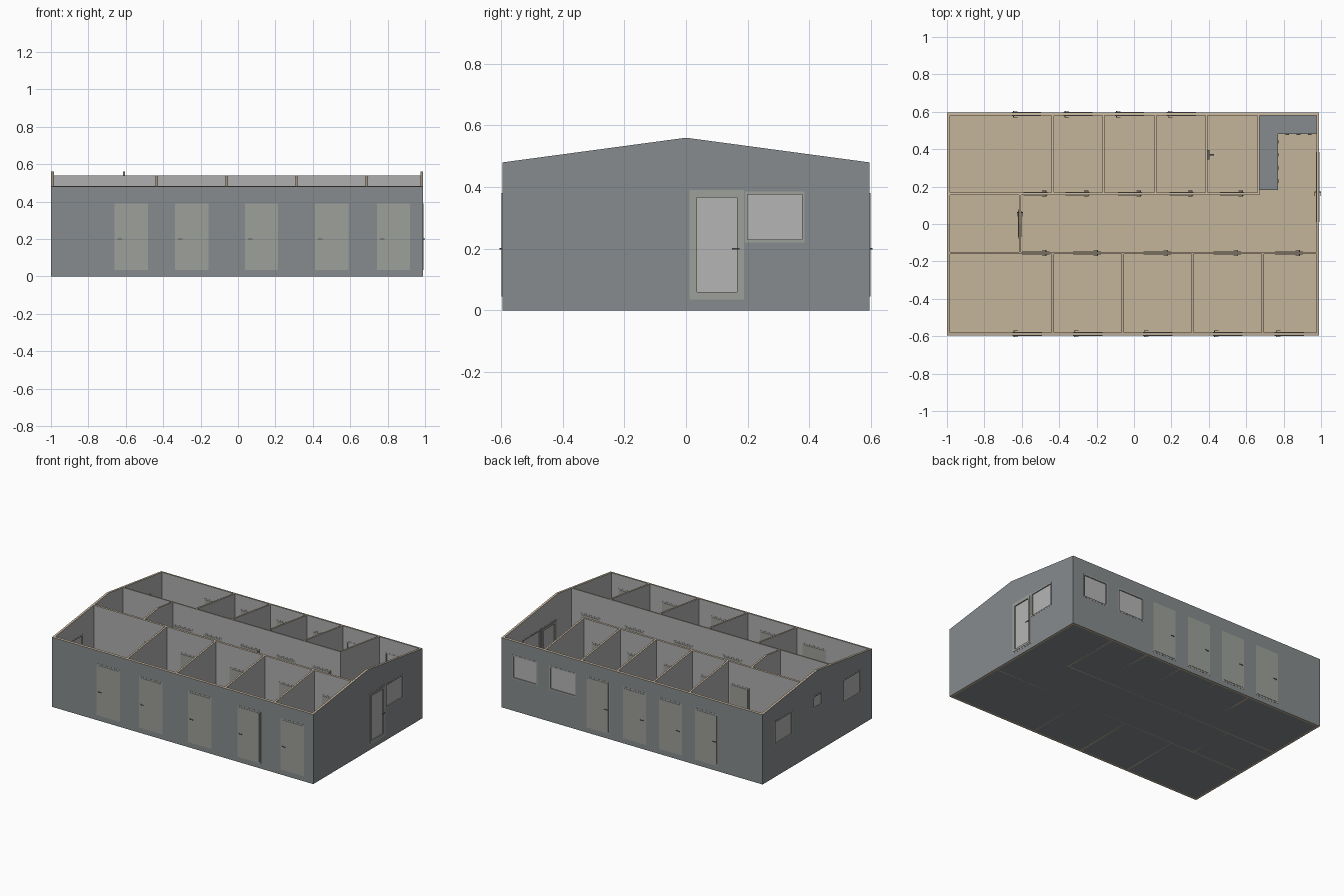
import bpy, bmesh

if "Cube" in bpy.data.objects:
    bpy.data.objects.remove(bpy.data.objects["Cube"])

X0, X1, Y, T = -1.0, 0.99, 0.595, 0.015      # outer shell and wall thickness
FLOOR = 0.035
DOOR_TOP = 0.39


def material(name, c):
    m = bpy.data.materials.new(name)
    m.diffuse_color = (*c, 1)
    m.use_nodes = True
    m.node_tree.nodes["Principled BSDF"].inputs["Base Color"].default_value = m.diffuse_color
    return m


MATS = [material("outer_grey", (0.24, 0.26, 0.27)),
        material("inner_grey", (0.43, 0.43, 0.43)),
        material("tan", (0.56, 0.46, 0.33)),
        material("frame_grey", (0.34, 0.35, 0.32)),
        material("glass_grey", (0.46, 0.46, 0.46)),
        material("metal_grey", (0.12, 0.12, 0.12))]
OUT, INN, TAN, FRAME, GLASS, METAL = range(6)


def new_object(name, bm):
    bmesh.ops.recalc_face_normals(bm, faces=bm.faces)
    me = bpy.data.meshes.new(name)
    bm.to_mesh(me)
    bm.free()
    for m in MATS:
        me.materials.append(m)
    ob = bpy.data.objects.new(name, me)
    bpy.context.collection.objects.link(ob)
    return ob


def boxes(name, parts):
    """One object out of (x0, x1, y0, y1, z0, z1, material) boxes."""
    bm = bmesh.new()
    for x0, x1, y0, y1, z0, z1, mat in parts:
        vs = bmesh.ops.create_cube(bm, size=1)["verts"]
        for v in vs:
            v.co = (x1 if v.co.x > 0 else x0, y1 if v.co.y > 0 else y0,
                    z1 if v.co.z > 0 else z0)
        for f in {f for v in vs for f in v.link_faces}:
            f.material_index = mat
    return new_object(name, bm)


def roof(y):
    return 0.56 - 0.08 * abs(y) / Y


walls = []


def wall(name, x0, x1, y0, y1):
    """Upright wall whose top follows the roof pitch."""
    prof = [(y0, 0), (y1, 0), (y1, roof(y1))]
    if y0 < 0 < y1:
        prof.append((0, roof(0)))
    prof.append((y0, roof(y0)))
    bm = bmesh.new()
    face = bm.faces.new([bm.verts.new((x0, y, z)) for y, z in prof])
    ext = bmesh.ops.extrude_face_region(bm, geom=[face])["geom"]
    bmesh.ops.translate(bm, vec=(x1 - x0, 0, 0),
                        verts=[g for g in ext if isinstance(g, bmesh.types.BMVert)])
    walls.append(new_object(name, bm))


holes = []


def place(axis, a0, a1, n0, n1, z0, z1, mat):
    """Wall coordinates (along, across) to world box."""
    n0, n1 = min(n0, n1), max(n0, n1)
    if axis == "x":
        return (a0, a1, n0, n1, z0, z1, mat)
    return (n0, n1, a0, a1, z0, z1, mat)


def ring(axis, a0, a1, n, h, z0, z1, w):
    return [place(axis, a0, a0 + w, n - h, n + h, z0, z1, FRAME),
            place(axis, a1 - w, a1, n - h, n + h, z0, z1, FRAME),
            place(axis, a0 + w, a1 - w, n - h, n + h, z1 - w, z1, FRAME),
            place(axis, a0 + w, a1 - w, n - h, n + h, z0, z0 + w, FRAME)]


def window(name, axis, n, a0, a1, z0=0.22, z1=0.385):
    holes.append(place(axis, a0, a1, n - 0.02, n + 0.02, z0, z1, INN))
    parts = ring(axis, a0, a1, n, T / 2 + 0.001, z0, z1, 0.009)
    parts.append(place(axis, a0 + 0.009, a1 - 0.009, n - 0.002, n + 0.002,
                       z0 + 0.009, z1 - 0.009, GLASS))
    boxes(name, parts)


def door(name, axis, n, a0, a1, handle, t=T, glazed=False):
    """Frame, leaf and a lever on both sides; handle=-1 puts it at the a0 edge."""
    holes.append(place(axis, a0, a1, n - 0.02, n + 0.02, FLOOR, DOOR_TOP, INN))
    h = t / 2
    parts = ring(axis, a0, a1, n, h + 0.001, FLOOR, DOOR_TOP, 0.01)
    b0, b1, z0, z1 = a0 + 0.01, a1 - 0.01, FLOOR + 0.01, DOOR_TOP - 0.01
    if glazed:
        parts += ring(axis, b0, b1, n, h + 0.003, z0, z1, 0.014)
        parts.append(place(axis, b0 + 0.014, b1 - 0.014, n - 0.003, n + 0.003,
                           z0 + 0.014, z1 - 0.014, GLASS))
    else:
        parts.append(place(axis, b0, b1, n - h - 0.003, n + h + 0.003, z0, z1, FRAME))
    c = a0 + 0.018 if handle < 0 else a1 - 0.018
    tip = c - handle * 0.022
    for s in (-1, 1):
        parts.append(place(axis, c - 0.002, c + 0.002, n + s * h, n + s * (h + 0.01),
                           0.198, 0.202, METAL))
        parts.append(place(axis, min(c, tip), max(c, tip), n + s * (h + 0.007),
                           n + s * (h + 0.01), 0.198, 0.202, METAL))
    boxes(name, parts)


# Outer shell
wall("outer_wall_front", X0, X1, -Y, -Y + T)
wall("outer_wall_back", X0, X1, Y - T, Y)
wall("outer_wall_left", X0, X0 + T, -Y + T, Y - T)
wall("outer_wall_right", X1 - T, X1, -Y + T, Y - T)

# Corridor walls and room partitions
NY, SY, P = 0.162, -0.155, 0.006
wall("corridor_wall_back", X0 + T, 0.671, NY - P, NY + P)
wall("corridor_wall_front", X0 + T, X1 - T, SY - P, SY + P)
wall("corridor_partition", -0.61 - P, -0.61 + P, SY + P, NY - P)
for i, x in enumerate((-0.435, -0.163, 0.115, 0.387, 0.665)):
    wall(f"back_partition_{i}", x - P, x + P, NY + P, Y - T)
for i, x in enumerate((-0.435, -0.06, 0.313, 0.688)):
    wall(f"front_partition_{i}", x - P, x + P, -Y + T, SY - P)

# Outside doors
for i, x in enumerate((-0.66, -0.337, 0.037, 0.412, 0.742)):
    door(f"front_door_{i}", "x", -Y + T / 2, x, x + 0.178, -1)
for i, x in enumerate((-0.662, -0.387, -0.112, 0.165)):
    door(f"back_door_{i}", "x", Y - T / 2, x, x + 0.176, -1)
door("right_door", "y", X1 - T / 2, 0.012, 0.189, 1, glazed=True)

# Inside doors
for i, x in enumerate((-0.452, -0.227, 0.053, 0.328, 0.598)):
    door(f"corridor_back_door_{i}", "x", NY, x - 0.148, x, 1, 2 * P)
for i, x in enumerate((-0.452, -0.177, 0.198, 0.573, 0.903)):
    door(f"corridor_front_door_{i}", "x", SY, x - 0.148, x, 1, 2 * P)
door("corridor_end_door", "y", -0.61, -0.08, 0.08, 1, 2 * P)

# Windows
window("right_window", "y", X1 - T / 2, 0.191, 0.385)
window("back_window_a", "x", Y - T / 2, 0.42, 0.625)
window("back_window_b", "x", Y - T / 2, 0.715, 0.905)
window("left_window_a", "y", X0 + T / 2, 0.27, 0.465)
window("left_window_b", "y", X0 + T / 2, -0.475, -0.28)
window("left_window_small", "y", X0 + T / 2, -0.055, 0.045, 0.305, 0.395)

# Cut the openings and colour the wall faces
cutter = boxes("opening_cutter", holes)
cutter.hide_render = True
for ob in walls:
    mod = ob.modifiers.new("openings", "BOOLEAN")
    mod.object, mod.solver = cutter, "EXACT"
dg = bpy.context.evaluated_depsgraph_get()
cut = [bpy.data.meshes.new_from_object(ob.evaluated_get(dg)) for ob in walls]
for ob, me in zip(walls, cut):
    ob.modifiers.clear()
    ob.data = me
    me.materials.clear()
    for m in MATS:
        me.materials.append(m)
    for f in me.polygons:
        c = f.center
        if abs(f.normal.z) > 0.5 and (c.z < 0.001 or c.z > 0.45):
            f.material_index = TAN
        elif min(abs(c.x - X0), abs(c.x - X1), abs(abs(c.y) - Y)) < 0.001:
            f.material_index = OUT
        else:
            f.material_index = INN
bpy.data.objects.remove(cutter)

# Floor slab: grey underside, tan covering
boxes("floor", [(X0 + T, X1 - T, -Y + T, Y - T, 0, 0.025, OUT),
                (X0 + T, X1 - T, -Y + T, Y - T, 0.025, FLOOR, TAN)])

# L-shaped kitchen counter with cabinet handles
counter = [(0.671, 0.762, 0.19, 0.58, FLOOR, 0.17, FRAME),
           (0.762, 0.975, 0.49, 0.58, FLOOR, 0.17, FRAME),
           (0.671, 0.77, 0.182, 0.58, 0.17, 0.18, OUT),
           (0.77, 0.975, 0.48, 0.58, 0.17, 0.18, OUT)]
for y in (0.23, 0.3, 0.37, 0.44):
    counter.append((0.762, 0.773, y - 0.01, y + 0.01, 0.145, 0.15, METAL))
for x in (0.82, 0.88, 0.94):
    counter.append((x - 0.01, x + 0.01, 0.477, 0.49, 0.145, 0.15, METAL))
boxes("kitchen_counter", counter)

# Wash room tap on the partition
boxes("wall_tap", [(0.393, 0.403, 0.345, 0.395, 0.2, 0.21, METAL),
                   (0.403, 0.428, 0.366, 0.374, 0.202, 0.208, METAL)])
